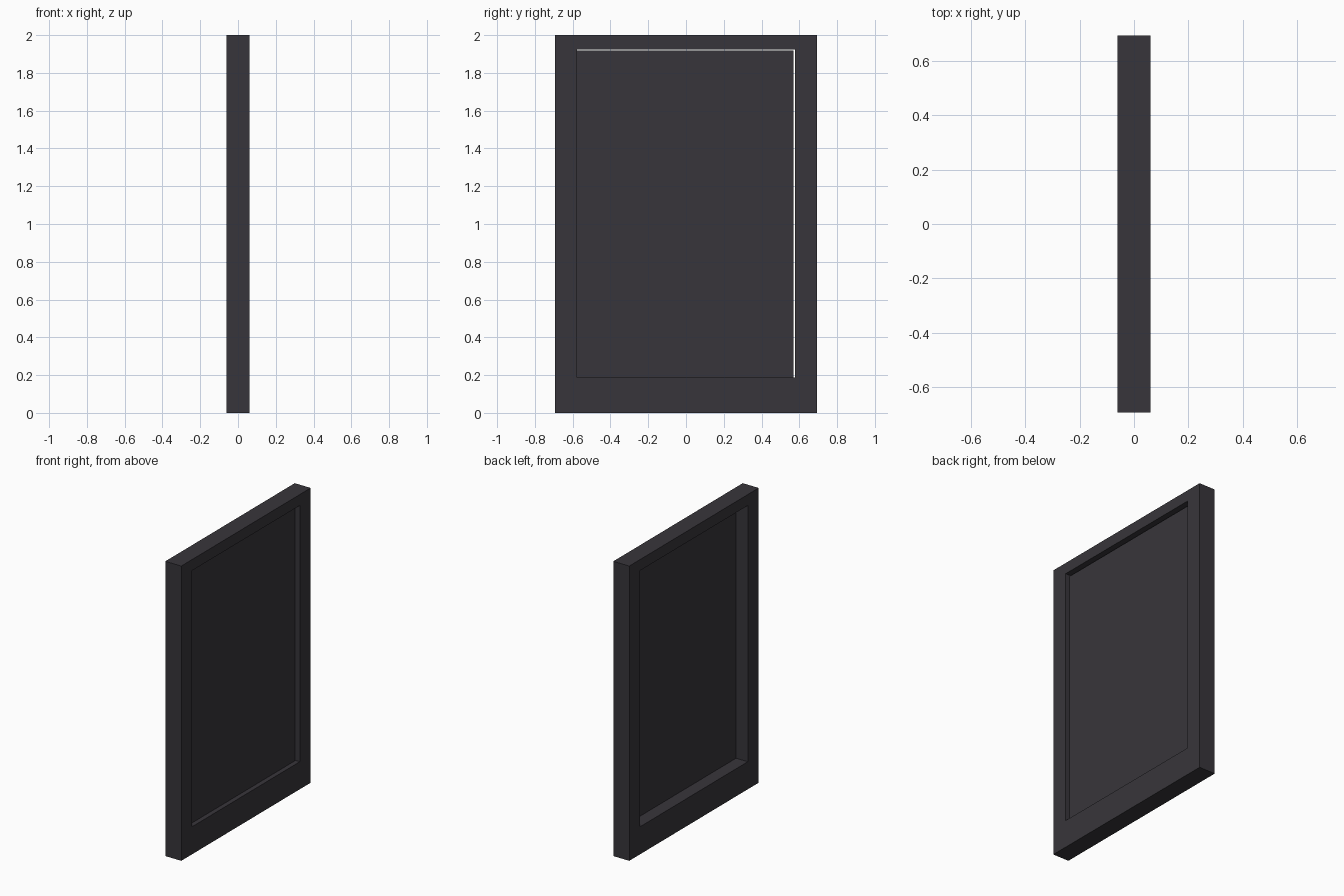
import bpy, bmesh

if "Cube" in bpy.data.objects:
    bpy.data.objects.remove(bpy.data.objects["Cube"])

mat = bpy.data.materials.new("charcoal")
mat.diffuse_color = (0.039, 0.036, 0.043, 1)
mat.use_nodes = True
mat.node_tree.nodes["Principled BSDF"].inputs["Base Color"].default_value = mat.diffuse_color

DEPTH = 0.06                              # half thickness of the frame
OUTER = (-0.694, 0.694, 0.0, 2.0)         # y min, y max, z min, z max
OPENING = (-0.577, 0.577, 0.187, 1.925)
PANEL = (-0.577, 0.569, 0.187, 1.918)     # small gap at the top and +y edge


def rect(bm, bounds, x):
    y0, y1, z0, z1 = bounds
    return [bm.verts.new((x, y, z)) for y, z in ((y0, z0), (y1, z0), (y1, z1), (y0, z1))]


def finish(bm, name):
    mesh = bpy.data.meshes.new(name)
    bm.to_mesh(mesh)
    bm.free()
    mesh.materials.append(mat)
    obj = bpy.data.objects.new(name, mesh)
    bpy.context.collection.objects.link(obj)
    return obj


# Frame: closed rectangular ring with mitred corners
bm = bmesh.new()
loops = [rect(bm, OUTER, DEPTH), rect(bm, OPENING, DEPTH),
         rect(bm, OPENING, -DEPTH), rect(bm, OUTER, -DEPTH)]
for k in range(4):
    a, b = loops[k], loops[(k + 1) % 4]
    for i in range(4):
        j = (i + 1) % 4
        bm.faces.new((a[i], a[j], b[j], b[i]))
bmesh.ops.recalc_face_normals(bm, faces=bm.faces)
finish(bm, "frame")

# Panel: thin sheet set back from the +x face
bm = bmesh.new()
bm.faces.new(rect(bm, PANEL, 0.028))
finish(bm, "panel")
